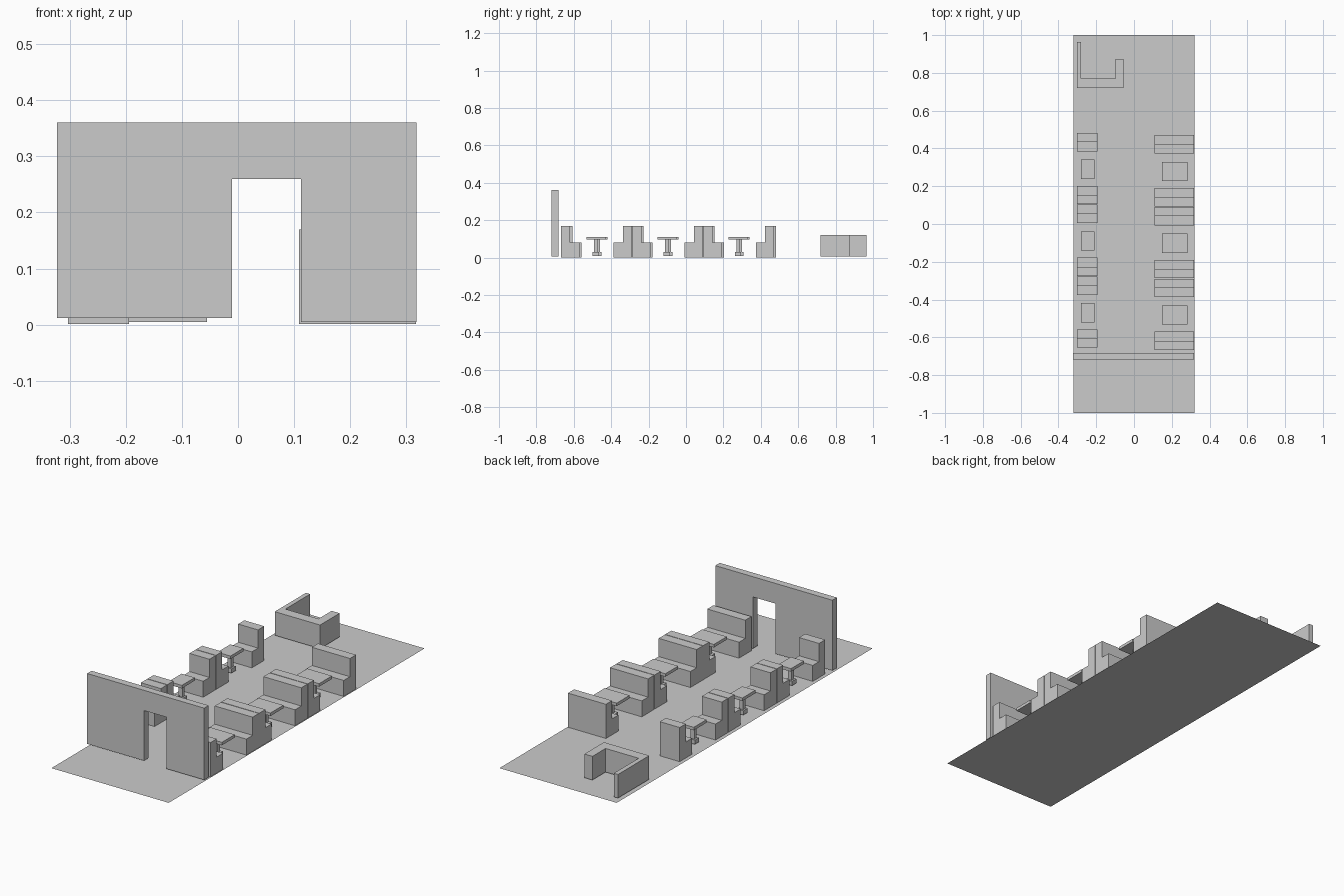
import bpy, bmesh

if "Cube" in bpy.data.objects:
    bpy.data.objects.remove(bpy.data.objects["Cube"])


def finish(bm, name):
    bmesh.ops.recalc_face_normals(bm, faces=bm.faces)
    mesh = bpy.data.meshes.new(name)
    bm.to_mesh(mesh)
    bm.free()
    obj = bpy.data.objects.new(name, mesh)
    bpy.context.collection.objects.link(obj)
    return obj


def prism(name, points, depth):
    """Extrude a closed 3D outline along the depth vector."""
    bm = bmesh.new()
    face = bm.faces.new([bm.verts.new(p) for p in points])
    ext = bmesh.ops.extrude_face_region(bm, geom=[face], use_keep_orig=True)
    verts = [g for g in ext["geom"] if isinstance(g, bmesh.types.BMVert)]
    bmesh.ops.translate(bm, verts=verts, vec=depth)
    return finish(bm, name)


def add_box(bm, x, y, z):
    verts = bmesh.ops.create_cube(bm, size=1)["verts"]
    for v in verts:
        v.co = [a + (b - a) * (c + 0.5) for (a, b), c in zip((x, y, z), v.co)]


def seat(name, x0, x1, back, direction):
    """Bench with an L-shaped side; back is the y of the rear face."""
    mid, front = back + 0.048 * direction, back + 0.097 * direction
    outline = [(back, 0.001), (front, 0.001), (front, 0.08),
               (mid, 0.08), (mid, 0.17), (back, 0.17)]
    prism(name, [(x0, y, z) for y, z in outline], (x1 - x0, 0, 0))


def table(name, x, y, width, leg, foot):
    """Table top on a square post with a block foot."""
    bm = bmesh.new()
    for w, d, z in ((width, 0.101, (0.096, 0.111)),
                    (leg, 0.018, (0.03, 0.096)),
                    (foot, 0.034, (0.009, 0.03))):
        add_box(bm, (x - w / 2, x + w / 2), (y - d / 2, y + d / 2), z)
    finish(bm, name)


# Floor: a single flat sheet
bm = bmesh.new()
bm.faces.new([bm.verts.new(p) for p in
              ((-0.321, -1, 0), (0.321, -1, 0), (0.321, 1, 0), (-0.321, 1, 0))])
finish(bm, "floor")

# Partition wall with doorway
wall = [(-0.323, 0.012), (-0.011, 0.012), (-0.011, 0.26), (0.112, 0.26),
        (0.112, 0.005), (0.318, 0.005), (0.318, 0.36), (-0.323, 0.36)]
prism("partition_wall", [(x, -0.718, z) for x, z in wall], (0, 0.035, 0))

# Service counter, U-shaped in plan
counter = [(-0.303, 0.72), (-0.055, 0.72), (-0.055, 0.873), (-0.099, 0.873),
           (-0.099, 0.77), (-0.28, 0.77), (-0.28, 0.964), (-0.303, 0.964)]
prism("counter", [(x, y, 0.005) for x, y in counter], (0, 0, 0.117))

# Three booths per side: two facing seats around a table
for side, x0, x1, shift, tx, width, leg, foot in (
        ("right", 0.109, 0.317, 0.0, 0.217, 0.135, 0.03, 0.055),
        ("left", -0.303, -0.194, 0.012, -0.245, 0.072, 0.02, 0.036)):
    for i in range(3):
        y = -0.667 + 0.38 * i + shift
        seat(f"{side}_seat_front_{i}", x0, x1, y, 1)
        seat(f"{side}_seat_rear_{i}", x0, x1, y + 0.377, -1)
        table(f"{side}_table_{i}", tx, y + 0.185, width, leg, foot)
